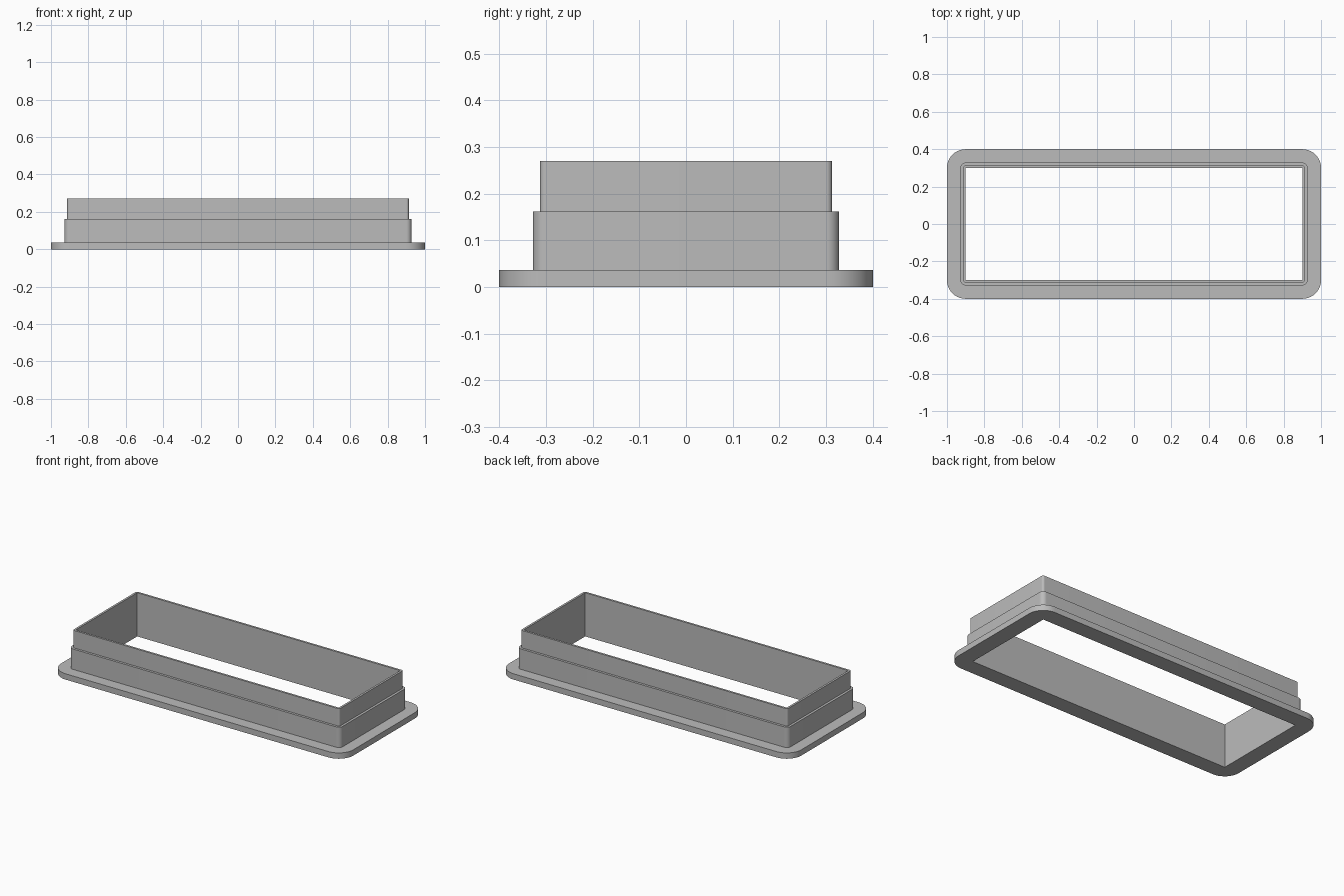
import bpy, bmesh
from math import cos, sin, pi, radians

cube = bpy.data.objects.get("Cube")
if cube:
    bpy.data.objects.remove(cube, do_unlink=True)

grey = bpy.data.materials.new("light grey")
grey.use_nodes = True
colour = (0.5, 0.5, 0.5, 1)
grey.diffuse_color = colour
grey.node_tree.nodes["Principled BSDF"].inputs["Base Color"].default_value = colour

CORNER_STEPS = 10


def rounded_ring(bm, half_x, half_y, radius, z):
    """Rounded rectangle of vertices, anticlockwise."""
    ring = []
    for corner, (sx, sy) in enumerate([(1, 1), (-1, 1), (-1, -1), (1, -1)]):
        for step in range(CORNER_STEPS + 1):
            a = (corner + step / CORNER_STEPS) * pi / 2
            ring.append(bm.verts.new((sx * (half_x - radius) + radius * cos(a),
                                      sy * (half_y - radius) + radius * sin(a), z)))
    return ring


# Wall section: flange, lower collar, upper collar, square-cornered opening
section = [
    (1.0, 0.4, 0.1, 0.0),
    (1.0, 0.4, 0.1, 0.036),
    (0.928, 0.328, 0.028, 0.036),
    (0.928, 0.328, 0.028, 0.162),
    (0.913, 0.313, 0.013, 0.162),
    (0.913, 0.313, 0.013, 0.27),
    (0.9, 0.3, 0.0, 0.27),
    (0.9, 0.3, 0.0, 0.0),
]

bm = bmesh.new()
rings = [rounded_ring(bm, *s) for s in section]
for i, low in enumerate(rings):
    high = rings[(i + 1) % len(rings)]
    for j in range(len(low)):
        k = (j + 1) % len(low)
        bm.faces.new((low[j], low[k], high[k], high[j]))

# Merge the zero-radius inner corners
bmesh.ops.remove_doubles(bm, verts=bm.verts, dist=0.0001)
bmesh.ops.recalc_face_normals(bm, faces=bm.faces)

mesh = bpy.data.meshes.new("flanged_frame")
bm.to_mesh(mesh)
bm.free()
mesh.materials.append(grey)
frame = bpy.data.objects.new("flanged_frame", mesh)
bpy.context.collection.objects.link(frame)

bpy.ops.object.select_all(action="DESELECT")
frame.select_set(True)
bpy.context.view_layer.objects.active = frame
bpy.ops.object.shade_smooth_by_angle(angle=radians(30))
